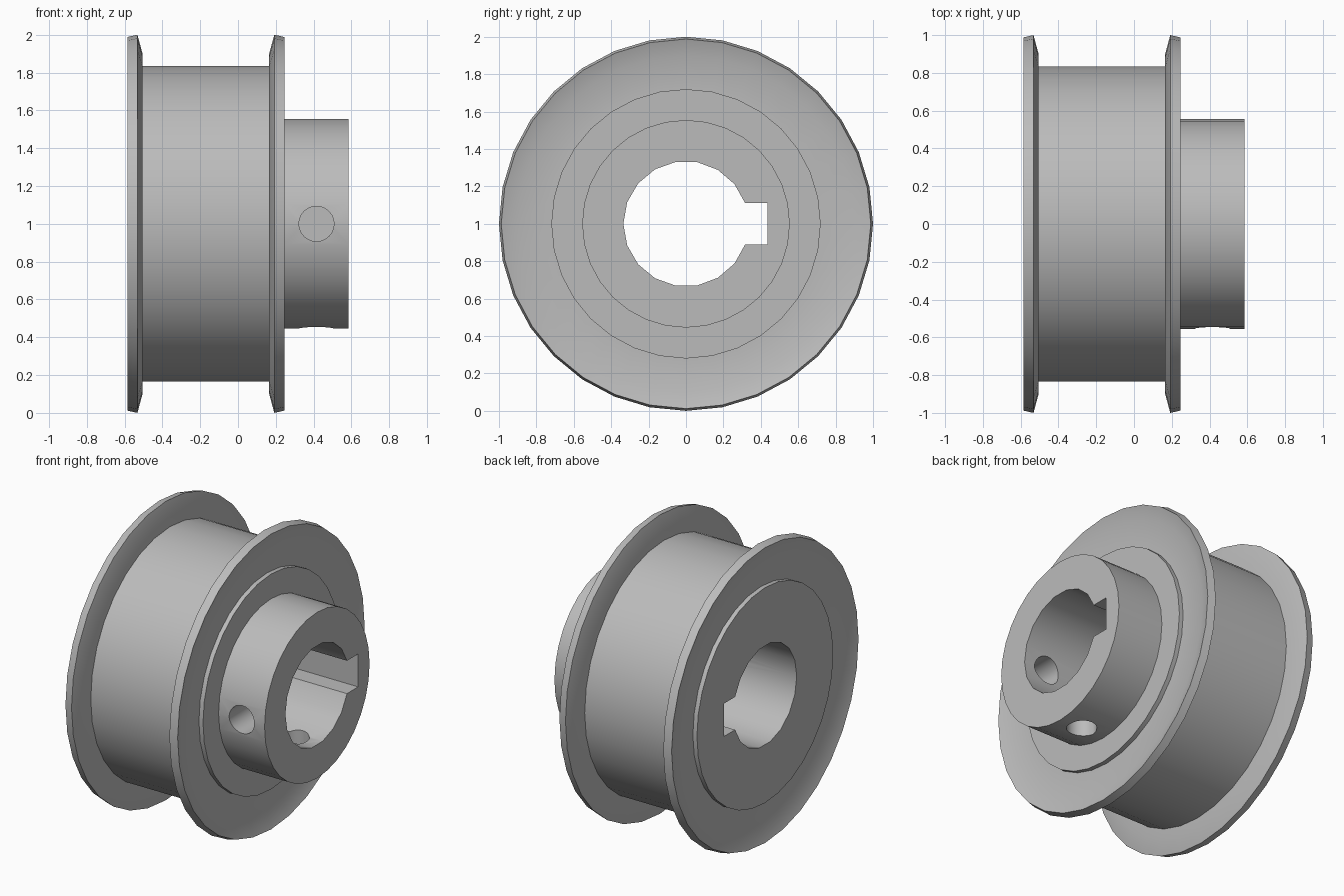
import bpy
import math
from math import cos, sin, pi, radians
from mathutils import Matrix, Vector

cube = bpy.data.objects.get("Cube")
if cube:
    bpy.data.objects.remove(cube, do_unlink=True)

AXIS_Z = 1.0      # height of the pulley axis
SEGMENTS = 32

steel = bpy.data.materials.new("grey steel")
steel.use_nodes = True
steel.diffuse_color = (0.5, 0.5, 0.5, 1)
steel.node_tree.nodes["Principled BSDF"].inputs["Base Color"].default_value = (0.5, 0.5, 0.5, 1)


def make_object(name, verts, faces):
    mesh = bpy.data.meshes.new(name)
    mesh.from_pydata(verts, [], faces)
    mesh.materials.append(steel)
    obj = bpy.data.objects.new(name, mesh)
    bpy.context.collection.objects.link(obj)
    return obj


def ring(x, r):
    steps = [2 * pi * i / SEGMENTS for i in range(SEGMENTS)]
    return [(x, r * cos(a), AXIS_Z + r * sin(a)) for a in steps]


def lathe(name, profile, closed):
    """Turn (x, radius) points round the pulley axis; open profiles get end caps."""
    verts = [v for x, r in profile for v in ring(x, r)]
    n, s = len(profile), SEGMENTS
    faces = []
    for k in range(n if closed else n - 1):
        a, b = k * s, (k + 1) % n * s
        for i in range(s):
            j = (i + 1) % s
            faces.append((a + i, a + j, b + j, b + i))
    if not closed:
        faces.append(tuple(reversed(range(s))))
        faces.append(tuple(range((n - 1) * s, n * s)))
    obj = make_object(name, verts, faces)
    # make every face point outwards
    import bmesh
    bm = bmesh.new()
    bm.from_mesh(obj.data)
    bmesh.ops.recalc_face_normals(bm, faces=bm.faces)
    bm.to_mesh(obj.data)
    bm.free()
    return obj


def prism(name, outline, matrix, depth):
    """Extrude a 2D outline along local z, centred on the matrix origin."""
    n = len(outline)
    verts = [matrix @ Vector((u, v, w)) for w in (-depth / 2, depth / 2) for u, v in outline]
    faces = [(i, (i + 1) % n, n + (i + 1) % n, n + i) for i in range(n)]
    faces += [tuple(reversed(range(n))), tuple(range(n, 2 * n))]
    obj = make_object(name, verts, faces)
    obj.hide_render = True
    return obj


# Belt drum, end bosses and hub in one turned piece
core = lathe("drum_and_hub", [
    (-0.585, 0.72), (-0.53, 0.72), (-0.53, 0.835), (0.195, 0.835),
    (0.195, 0.72), (0.245, 0.72), (0.245, 0.555), (0.585, 0.555)], False)

# Two dished flanges, mirrored about the middle of the drum
middle = -0.17
flange = [(0.385, 0.72), (0.385, 0.9), (0.415, 0.988), (0.362, 1.0), (0.335, 0.9), (0.335, 0.72)]
flanges = [lathe(side + "_flange", [(middle + sign * d, r) for d, r in flange], True)
           for side, sign in (("left", 1), ("right", -1))]

# Bore with keyway towards the back
bore_r, key_half, key_depth, arcs = 0.335, 0.11, 0.435, 16
start = math.asin(key_half / bore_r)
outline = [(key_depth, -key_half), (key_depth, key_half)]
for i in range(arcs + 1):
    a = start + (2 * pi - 2 * start) * i / arcs
    outline.append((bore_r * cos(a), bore_r * sin(a)))
along_x = Matrix(((0, 0, 1, 0), (1, 0, 0, 0), (0, 1, 0, AXIS_Z), (0, 0, 0, 1)))
cutters = [prism("bore_cutter", outline, along_x, 2)]

# Set screw holes in the front and underside of the hub
circle = [(0.093 * cos(2 * pi * i / 24), 0.093 * sin(2 * pi * i / 24)) for i in range(24)]
cutters.append(prism("front_screw_cutter", circle,
                     Matrix.Translation((0.415, -0.45, AXIS_Z)) @ Matrix.Rotation(radians(90), 4, "X"), 0.5))
cutters.append(prism("lower_screw_cutter", circle,
                     Matrix.Translation((0.415, 0, AXIS_Z - 0.45)), 0.5))

for cutter in cutters:
    mod = core.modifiers.new(cutter.name, "BOOLEAN")
    mod.operation = "DIFFERENCE"
    mod.solver = "EXACT"
    mod.object = cutter

# Bake the cuts and drop the cutters
bpy.context.view_layer.update()
graph = bpy.context.evaluated_depsgraph_get()
baked = bpy.data.meshes.new_from_object(core.evaluated_get(graph))
core.modifiers.clear()
core.data = baked
for cutter in cutters:
    bpy.data.objects.remove(cutter, do_unlink=True)

# Smooth round faces, crisp machined edges
bpy.ops.object.select_all(action="DESELECT")
for obj in [core] + flanges:
    obj.select_set(True)
bpy.context.view_layer.objects.active = core
bpy.ops.object.shade_smooth_by_angle(angle=radians(30))
